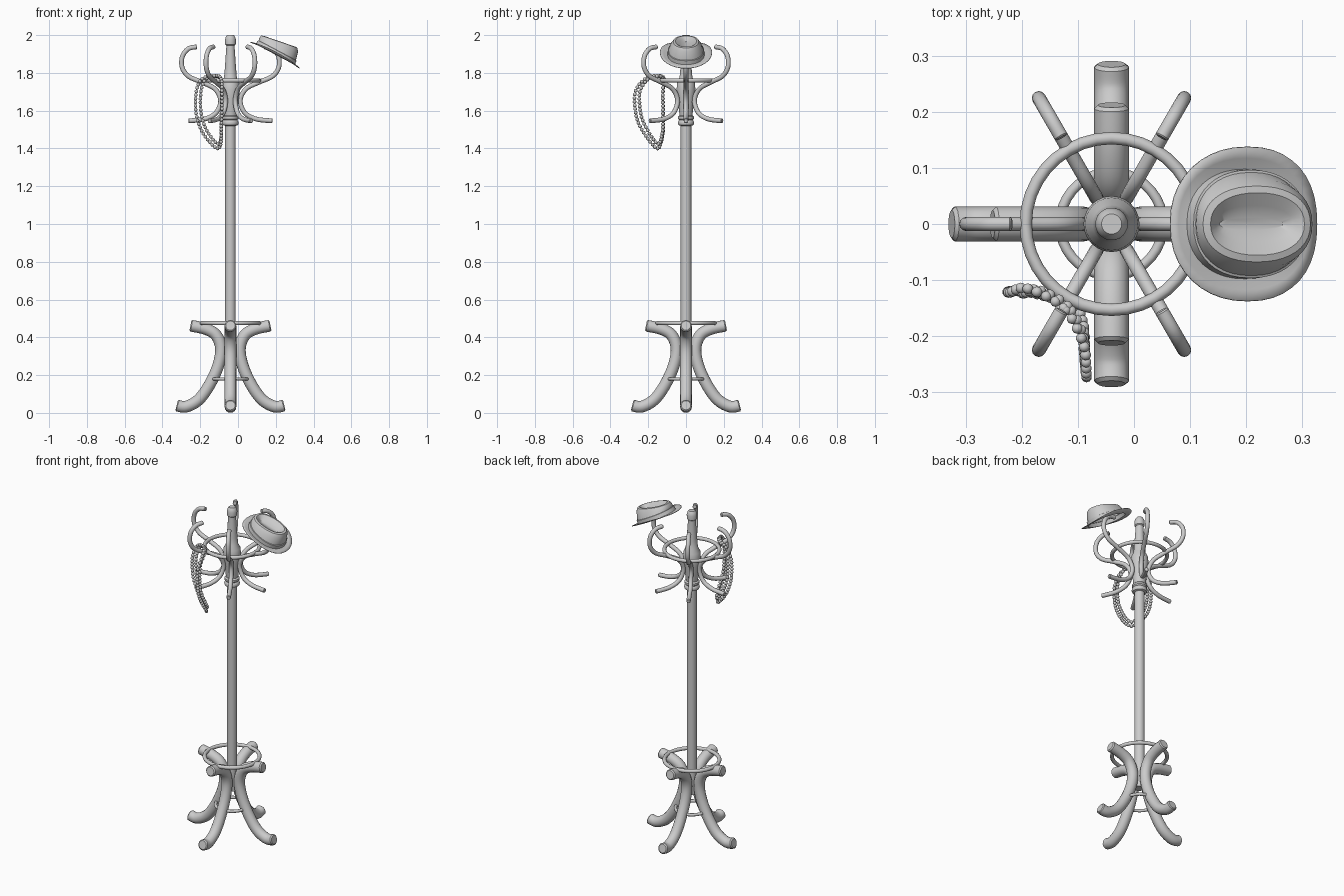
import bpy, bmesh, math
from mathutils import Vector, Matrix

if "Cube" in bpy.data.objects:
    bpy.data.objects.remove(bpy.data.objects["Cube"])

AX = -0.04  # x of the pole axis


def catmull(pts, n=6, closed=False):
    P = [Vector(p) for p in pts]
    k = len(P)
    get = (lambda i: P[i % k]) if closed else (lambda i: P[max(0, min(k - 1, i))])
    out = []
    for i in range(k if closed else k - 1):
        a, b, c, d = get(i - 1), get(i), get(i + 1), get(i + 2)
        for j in range(n):
            t = j / n
            out.append(0.5 * (2 * b + (c - a) * t + (2 * a - 5 * b + 4 * c - d) * t * t
                              + (3 * b - a - 3 * c + d) * t ** 3))
    if not closed:
        out.append(P[-1])
    return out


def make(name, bm, loc=(0, 0, 0), angle=40):
    bmesh.ops.recalc_face_normals(bm, faces=bm.faces)
    me = bpy.data.meshes.new(name)
    bm.to_mesh(me)
    bm.free()
    ob = bpy.data.objects.new(name, me)
    ob.location = loc
    bpy.context.collection.objects.link(ob)
    bpy.ops.object.select_all(action='DESELECT')
    ob.select_set(True)
    bpy.context.view_layer.objects.active = ob
    bpy.ops.object.shade_smooth_by_angle(angle=math.radians(angle))
    return ob


def bridge(bm, rings, closed=False):
    pairs = list(zip(rings, rings[1:])) + ([(rings[-1], rings[0])] if closed else [])
    for A, B in pairs:
        for i in range(len(A)):
            j = (i + 1) % len(A)
            bm.faces.new((A[i], A[j], B[j], B[i]))


def bent_rod(name, profile, radius, angle, sides=14):
    """Tube along a smooth (r, z) path, chamfered ends, turned about the pole."""
    path = catmull([(r, 0, z) for r, z in profile])
    t0, t1 = (path[1] - path[0]).normalized(), (path[-1] - path[-2]).normalized()
    c = radius * 0.2
    path = [path[0]] + [path[0] + t0 * c] + path[1:-1] + [path[-1] - t1 * c, path[-1]]
    bm = bmesh.new()
    rings = []
    for i, p in enumerate(path):
        t = (path[min(i + 1, len(path) - 1)] - path[max(i - 1, 0)]).normalized()
        side = Vector((0, 1, 0))
        up = t.cross(side)
        r = radius * (0.8 if i in (0, len(path) - 1) else 1)
        rings.append([bm.verts.new(p + r * (math.cos(a) * side + math.sin(a) * up))
                      for a in (2 * math.pi * k / sides for k in range(sides))])
    bridge(bm, rings)
    bm.faces.new(rings[0])
    bm.faces.new(rings[-1])
    bm.transform(Matrix.Rotation(math.radians(angle), 4, 'Z'))
    return make(name, bm, (AX, 0, 0))


def lathe(name, profile, sides=24, closed=False):
    bm = bmesh.new()
    rings = [[bm.verts.new((r * math.cos(2 * math.pi * k / sides), r * math.sin(2 * math.pi * k / sides), z))
              for k in range(sides)] for r, z in profile]
    bridge(bm, rings, closed)
    if not closed:
        bm.faces.new(rings[0])
        bm.faces.new(rings[-1])
    return make(name, bm, (AX, 0, 0))


def hoop(name, R, r, z):
    lathe(name, [(R + r * math.cos(a), z + r * math.sin(a))
                 for a in (2 * math.pi * k / 10 for k in range(10))], 36, True)


# Central pole with collar, flared head and knob
lathe("pole", [(.028, .27), (.028, 1.52), (.04, 1.524), (.044, 1.535), (.04, 1.547), (.036, 1.55),
               (.042, 1.557), (.042, 1.568), (.034, 1.575), (.038, 1.61), (.046, 1.67), (.05, 1.71),
               (.047, 1.75), (.034, 1.775), (.03, 1.82), (.022, 1.935), (.022, 1.945), (.028, 1.95),
               (.029, 1.975), (.025, 1.99), (.018, 2.0)])

# Four bentwood legs
LEG = [(.285, .04), (.235, .033), (.168, .07), (.11, .15), (.065, .25), (.05, .34),
       (.075, .41), (.13, .444), (.212, .462)]
for i in range(4):
    bent_rod(f"leg_{i + 1}", LEG, .031, 90 * i, 16)

# Six double coat hooks
HOOK = [(.178, 1.938), (.222, 1.928), (.254, 1.888), (.256, 1.83), (.222, 1.782), (.15, 1.75),
        (.082, 1.715), (.052, 1.655), (.075, 1.59), (.135, 1.556), (.222, 1.546)]
for i in range(6):
    bent_rod(f"hook_{i + 1}", HOOK, .0125, 60 * i, 12)

# Hoops
hoop("hook_hoop", .153, .011, 1.76)
hoop("umbrella_hoop", .153, .011, .475)
hoop("leg_brace_hoop", .092, .009, .18)

# Hat: oval rings from brim edge to crown, creased down the middle
N = 40
bm = bmesh.new()


def oval(cu, a, b, wfun):
    ring = []
    for k in range(N):
        t = 2 * math.pi * k / N
        c, s = math.cos(t), math.sin(t)
        u = cu + a * math.copysign(abs(c) ** .9, c)
        v = b * math.copysign(abs(s) ** .9, s)
        ring.append(bm.verts.new((u, v, wfun(u, v))))
    return ring


def crown(drop):
    return lambda u, v: .078 + .16 * (u + .012) - drop


rings = [oval(0, .148, .138, lambda u, v: .003 + .9 * v * v),
         oval(0, .132, .118, lambda u, v: .004 + .6 * v * v),
         oval(0, .115, .096, lambda u, v: .008),
         oval(0, .113, .094, lambda u, v: .03),
         oval(0, .109, .09, lambda u, v: .031),
         oval(-.008, .105, .078, crown(.018)),
         oval(-.012, .098, .066, crown(.002)),
         oval(-.012, .088, .056, crown(0)),
         oval(-.012, .074, .034, crown(.012)),
         oval(-.012, .06, .012, crown(.024))]
bridge(bm, rings)
bm.faces.new(rings[-1])
bm.transform(Matrix.Rotation(math.radians(28), 4, 'Y'))
hat = make("hat", bm, (.193, 0, 1.89), 35)
mod = hat.modifiers.new("felt", 'SOLIDIFY')
mod.thickness = .003

# Bead necklace: two strands looped over the front left hook
LOOP = [(-.125, -.15, 1.785), (-.19, -.115, 1.768), (-.221, -.122, 1.70), (-.221, -.12, 1.58),
        (-.185, -.122, 1.48), (-.115, -.145, 1.402), (-.09, -.185, 1.43), (-.088, -.245, 1.52),
        (-.085, -.268, 1.60), (-.085, -.268, 1.70), (-.09, -.215, 1.77)]
bm = bmesh.new()
mid = Vector((-.135, -.175, 1.6))
for scale, shift in (((1, 1, 1), (0, 0, 0)), ((.8, .82, .93), (.008, .008, .01))):
    pts = [mid + Vector([(p[k] - mid[k]) * scale[k] + shift[k] for k in range(3)]) for p in LOOP]
    last = None
    for p in catmull(pts, 60, True):
        if last is None or (p - last).length >= .0185:
            bmesh.ops.create_uvsphere(bm, u_segments=10, v_segments=7, radius=.0098,
                                      matrix=Matrix.Translation(p))
            last = p
make("bead_necklace", bm, angle=60)
